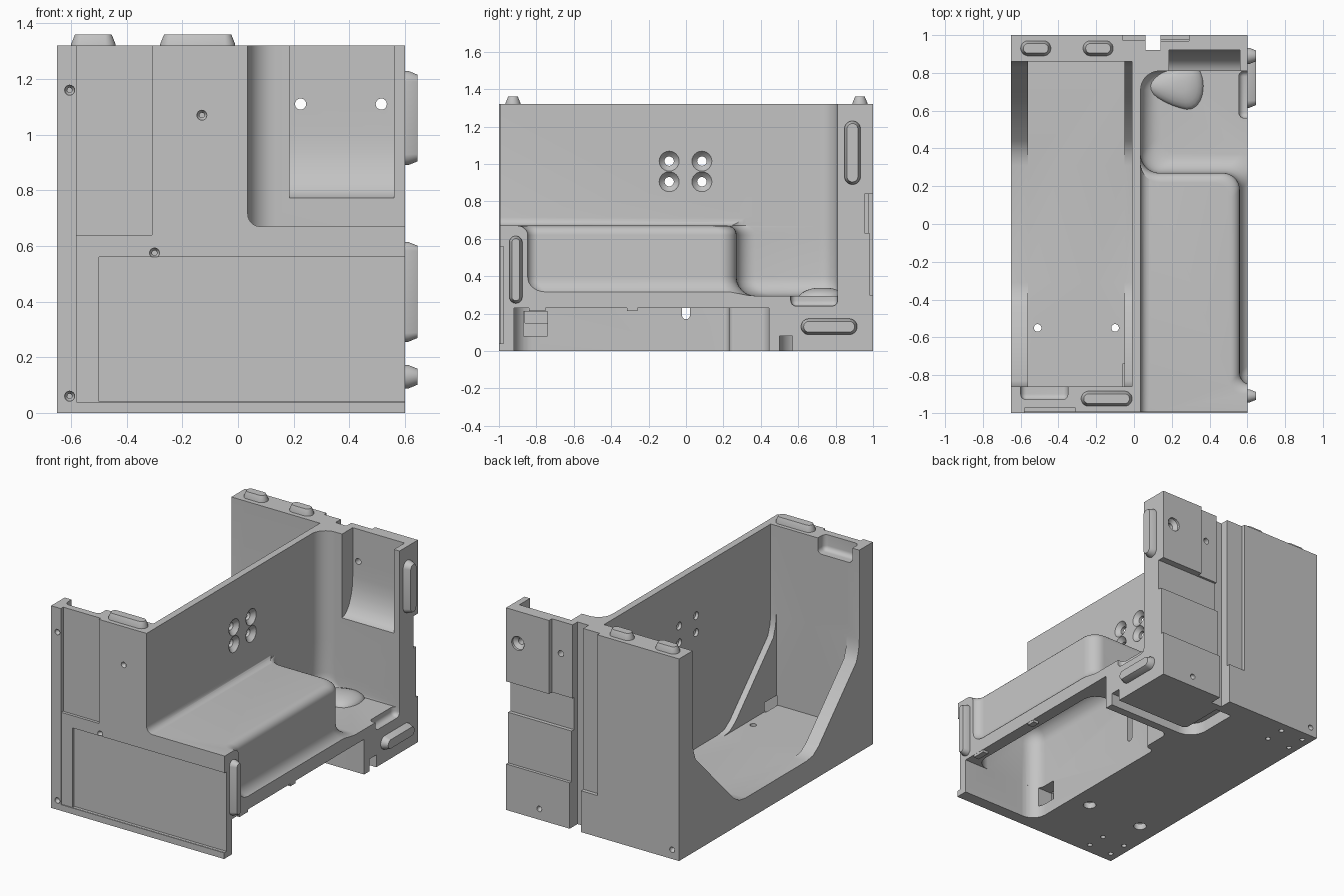
import bpy, bmesh
from math import sin, cos, pi, radians
from mathutils import Vector

if "Cube" in bpy.data.objects:
    bpy.data.objects.remove(bpy.data.objects["Cube"])

grey = bpy.data.materials.new("plain grey")
grey.use_nodes = True
COLOUR = (0.55, 0.55, 0.55, 1)
grey.diffuse_color = COLOUR
grey.node_tree.nodes["Principled BSDF"].inputs["Base Color"].default_value = COLOUR
cutters = []


def finish(name, bm):
    bmesh.ops.recalc_face_normals(bm, faces=bm.faces)
    mesh = bpy.data.meshes.new(name)
    bm.to_mesh(mesh)
    bm.free()
    mesh.materials.append(grey)
    ob = bpy.data.objects.new(name, mesh)
    bpy.context.scene.collection.objects.link(ob)
    return ob


def loft(name, loops):
    """Skin matching closed loops and cap both ends."""
    bm = bmesh.new()
    rings = [[bm.verts.new(p) for p in loop] for loop in loops]
    n = len(rings[0])
    for a, b in zip(rings, rings[1:]):
        for i in range(n):
            j = (i + 1) % n
            bm.faces.new((a[i], a[j], b[j], b[i]))
    bm.faces.new(rings[0][::-1])
    bm.faces.new(rings[-1])
    return finish(name, bm)


def place(axis, u, v, w):
    """2D point u, v at depth w along the axis."""
    return {"x": (w, u, v), "y": (u, w, v), "z": (u, v, w)}[axis]


def prism(name, axis, pts, a, b):
    return loft(name, [[place(axis, u, v, w) for u, v in pts] for w in (a, b)])


def box(name, x, y, z, bevel=0):
    bm = bmesh.new()
    bmesh.ops.create_cube(bm, size=1)
    for v in bm.verts:
        v.co = [r[0] if c < 0 else r[1] for c, r in zip(v.co, (x, y, z))]
    if bevel:
        bmesh.ops.bevel(bm, geom=bm.edges[:], offset=bevel, segments=6,
                        profile=0.5, affect="EDGES")
    return finish(name, bm)


def pill(u, v, hu, hv, n=32):
    """Stadium outline with half sizes hu, hv."""
    r = min(hu, hv)
    pts = []
    for i in range(n):
        t = 2 * pi * (i + 0.5) / n
        c, s = cos(t), sin(t)
        pts.append((u + r * c + (hu - r) * (1 if c > 0 else -1),
                    v + r * s + (hv - r) * (1 if s > 0 else -1)))
    return pts


def circle(u, v, r, n=24):
    return [(u + r * cos(2 * pi * i / n), v + r * sin(2 * pi * i / n)) for i in range(n)]


def cut(ob):
    ob.hide_render = True
    cutters.append(ob)


def cut_box(x, y, z, bevel=0):
    cut(box("cutter", x, y, z, bevel))


def hole(axis, u, v, *rings):
    """Turned hole from (depth, radius) rings."""
    cut(loft("cutter", [[place(axis, a, b, w) for a, b in circle(u, v, r)]
                        for w, r in rings]))


def rounded(corners, radii, steps=8):
    """Round the corners of a right-angled outline."""
    pts = []
    for i, (p, r) in enumerate(zip(corners, radii)):
        p = Vector(p)
        d0 = (Vector(corners[i - 1]) - p).normalized()
        d1 = (Vector(corners[(i + 1) % len(corners)]) - p).normalized()
        if r == 0:
            pts.append(tuple(p))
            continue
        for k in range(steps + 1):
            a = k / steps * pi / 2
            pts.append(tuple(p + d0 * r * (1 - sin(a)) + d1 * r * (1 - cos(a))))
    return pts


body = box("housing_body", (-.65, .6), (-1, 1), (0, 1.32))

# Open tray with sloping corner gussets along both long sides
half = [(.86, 1.4), (.86, .74), (.853, .67), (.83, .6), (.44, .2), (.38, .16), (.31, .15)]
gusset = half + [(-y, z) for y, z in reversed(half)]
cut(prism("cutter", "x", gusset, -.8, -.01))
cut_box((-.56, -.05), (-.86, .86), (.15, 1.4))
cut_box((-.6, -.35), (-.93, -.75), (1.22, 1.5), .03)

# Void above the hump
cut_box((.035, .9), (-1.3, .55), (.67, 1.6), .045)

# Void around the hump: filleted at the floor, rounded over at the hump top
corners = [(.9, .81), (.035, .81), (.035, .27), (.56, .27), (.56, -.85), (.9, -.85)]
inset = [(0, 0), (-1, 0), (-1, -1), (-1, -1), (-1, -1), (0, -1)]
outset = [(0, 0), (0, 0), (0, -1), (-1, -1), (-1, -1), (0, -1)]
arc = [k / 6 * pi / 2 for k in range(7)]
profile = [(-.1 * (1 - sin(a)), .295 + .1 * (1 - cos(a))) for a in arc]
profile += [(.05 * (1 - cos(a)), .62 + .05 * sin(a)) for a in arc]
profile.append((.05, 1.4))
loops = []
for d, z in profile:
    moves = inset if d < 0 else outset
    outline = [(x + mx * d, y + my * d) for (x, y), (mx, my) in zip(corners, moves)]
    loops.append([(x, y, z) for x, y in rounded(outline, (0, .1, .1, .09, .06, 0))])
cut(loft("cutter", loops))

# Hollow under the hump and the open bay beneath the ledge
cut_box((.035, .52), (-.92, .23), (-.3, .625), .1)
bay = [(.7, .445), (.1, .445), (.1, .23), (.035, .23), (.035, -.92), (.7, -.92)]
cut(prism("cutter", "z", rounded(bay, (0, .05, .03, .03, .1, 0)), -.1, .23))
cut(prism("cutter", "x", pill(0, .3, .022, .13), -.03, .06))
cut_box((-.06, .06), (-.87, -.74), (.08, .21))

# Edge pocket and underside channel
cut_box((.555, .8), (.56, .81), (.24, .5), .03)
channel = [(.7, .57), (.06, .57), (.06, .87), (-.06, .87), (-.06, .5), (.7, .5)]
cut(prism("cutter", "z", rounded(channel, (0, .03, 0, 0, .12, 0)), -.1, .08))

# Scooped recess in the rear column
scoop = [(.7, 1.4), (.7, .77)]
scoop += [(.8 + .12 * sin(a), 1 - .23 * cos(a)) for a in arc]
scoop.append((.92, 1.4))
cut(prism("cutter", "x", scoop, .185, .56))

# Front face steps
cut_box((-.58, .7), (-1.1, -.994), (.04, 1.4))
cut_box((-.58, -.31), (-1.1, -.975), (.64, 1.4))
cut_box((-.5, .7), (-1.1, -.976), (.041, .56))

# Rear face groove and steps
cut_box((.06, .14), (.92, 1.1), (-.1, 1.4))
cut_box((-.06, .07), (.975, 1.1), (.27, 1.4))
cut_box((.13, .7), (.98, 1.1), (.3, .64))
cut_box((.13, .7), (.955, 1.1), (.63, .84))
cut_box((.13, .29), (.97, 1.1), (.83, 1.4))

# Countersunk holes through the middle wall
for y in (-.09, .085):
    for z in (.905, 1.015):
        hole("x", y, z, (.06, .065), (.032, .052), (.01, .025), (-.06, .025))

# Screw holes
hole("y", .225, 1.11, (.85, .02), (1.1, .02))
hole("y", .515, 1.11, (.85, .02), (.965, .02), (.985, .045), (1.1, .045))
for x, z in ((-.605, 1.16), (-.605, .06), (-.13, 1.07), (-.3, .575)):
    hole("y", x, z, (-1.1, .018), (-.99, .018), (-.975, .009), (-.94, .009))
for x, z in ((-.6, .06), (.36, .07)):
    hole("y", x, z, (1.1, .018), (.985, .018), (.97, .009), (.94, .009))
for x in (-.51, -.1):
    hole("z", x, -.55, (-.1, .04), (.04, .04), (.05, .02), (.3, .02))
for y in (-.93, -.8, .8, .93):
    for x in (-.59, -.42):
        hole("z", x, y, (-.1, .016), (.03, .016))

# Carve the body and keep the result as plain mesh
for c in cutters:
    m = body.modifiers.new("cut", "BOOLEAN")
    m.operation, m.solver, m.object = "DIFFERENCE", "EXACT", c
graph = bpy.context.evaluated_depsgraph_get()
carved = bpy.data.meshes.new_from_object(body.evaluated_get(graph))
body.modifiers.clear()
body.data = carved
for c in cutters:
    bpy.data.objects.remove(c)


# Tapered locating keys
def key(name, axis, base, u, v, hu, hv):
    rings = ((-.01, 0), (.006, 0), (.04, .014))
    return loft(name, [[place(axis, a, b, base + h) for a, b in pill(u, v, hu - t, hv - t)]
                       for h, t in rings])


parts = [
    body,
    key("top_key_rear_outer", "z", 1.32, -.52, .93, .08, .04),
    key("top_key_rear_inner", "z", 1.32, -.19, .93, .08, .04),
    key("top_key_front", "z", 1.32, -.145, -.925, .135, .04),
    key("side_key_rear", "x", .605, .89, 1.06, .043, .17),
    key("side_key_front", "x", .605, -.91, .435, .035, .18),
    key("side_key_low", "x", .605, .765, .13, .15, .043),
    box("ledge_tab_front", (.56, .599), (-.84, -.75), (.213, .24)),
    box("ledge_tab_middle", (.56, .599), (-.315, -.26), (.213, .24)),
]

# Low teardrop boss in the rear corner of the floor
boss = []
for a in arc[:-1]:
    boss.append([(.25 + x * (1 if x > 0 else 1.5), min(.73 + y * (1 + 3 * x), .815),
                  .285 + .055 * sin(a)) for x, y in circle(0, 0, .12 * cos(a))])
parts.append(loft("floor_boss", boss))

for ob in bpy.context.selected_objects:
    ob.select_set(False)
for ob in parts:
    ob.select_set(True)
bpy.context.view_layer.objects.active = body
bpy.ops.object.shade_smooth_by_angle(angle=radians(30))
